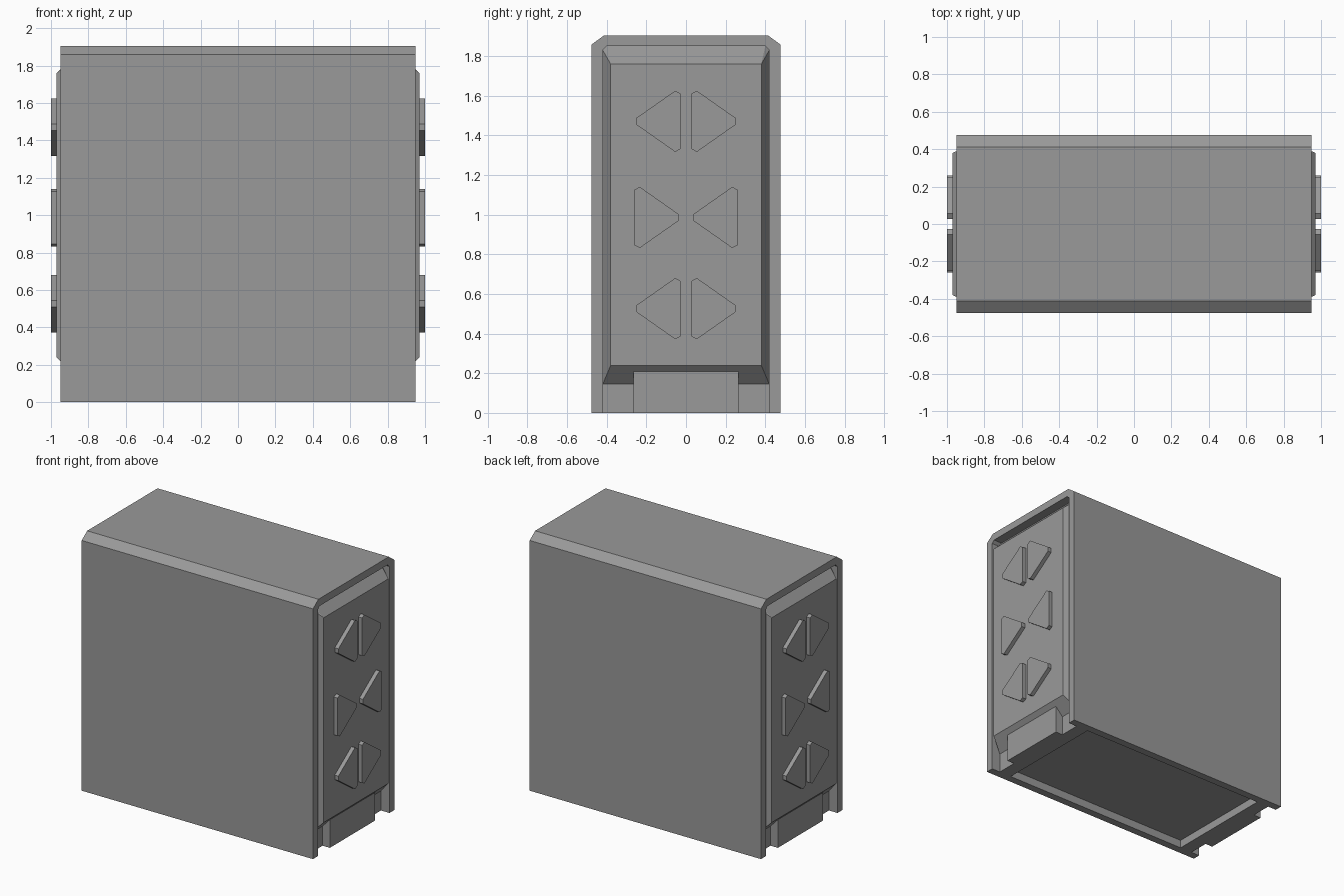
import bpy, bmesh

if "Cube" in bpy.data.objects:
    bpy.data.objects.remove(bpy.data.objects["Cube"])

W, FLOOR, PANEL, TIP = 0.95, 0.88, 0.97, 1.0   # x positions of the end layers

grey = bpy.data.materials.new("dark_grey")
grey.diffuse_color = (0.32, 0.32, 0.32, 1)
grey.use_nodes = True
grey.node_tree.nodes["Principled BSDF"].inputs["Base Color"].default_value = grey.diffuse_color


def hull(name, points):
    """Convex solid around a few points."""
    bm = bmesh.new()
    for p in points:
        bm.verts.new(p)
    bmesh.ops.convex_hull(bm, input=bm.verts[:])
    bmesh.ops.dissolve_limit(bm, angle_limit=0.001, verts=bm.verts[:], edges=bm.edges[:])
    bmesh.ops.recalc_face_normals(bm, faces=bm.faces[:])
    mesh = bpy.data.meshes.new(name)
    bm.to_mesh(mesh)
    bm.free()
    mesh.materials.append(grey)
    obj = bpy.data.objects.new(name, mesh)
    bpy.context.collection.objects.link(obj)
    return obj


def prism(name, profile, x0, x1):
    """Extrude a convex (y, z) profile along x."""
    return hull(name, [(x, y, z) for x in (x0, x1) for y, z in profile])


def rect(y, z0, z1):
    return [(-y, z0), (y, z0), (y, z1), (-y, z1)]


def arch(y, y_top, z0, z_side, z_top):
    return [(-y, z0), (y, z0), (y, z_side), (y_top, z_top), (-y_top, z_top), (-y, z_side)]


# Body with chamfered top edges
body = prism("body_shell", arch(0.477, 0.413, 0, 1.858, 1.905), -W, W)

# End recesses and shallow underside pocket
cutters = [prism("end_recess_cutter", arch(0.42, 0.40, -0.1, 1.83, 1.85), s * FLOOR, s * 1.1)
           for s in (-1, 1)]
cutters.append(prism("underside_cutter", rect(0.42, -0.1, 0.06), -0.78, 0.78))
bpy.context.view_layer.objects.active = body
for c in cutters:
    mod = body.modifiers.new("cut", 'BOOLEAN')
    mod.operation, mod.solver, mod.object = 'DIFFERENCE', 'EXACT', c
    bpy.ops.object.modifier_apply(modifier=mod.name)
    bpy.data.objects.remove(c)

# Blunt-cornered triangle, flat side towards y = 0, centred on z = 0
TRI = [(0.028, -0.14), (0.028, 0.14), (0.055, 0.154),
       (0.25, 0.017), (0.25, -0.017), (0.055, -0.154)]

for s, side in ((-1, "left"), (1, "right")):
    # Bevelled panel set into the recess
    base = arch(0.42, 0.40, 0.145, 1.83, 1.85)
    face = rect(0.38, 0.24, 1.76)
    hull(f"{side}_panel", [(s * FLOOR, y, z) for y, z in base] +
                          [(s * PANEL, y, z) for y, z in face])
    # Foot block below the panel
    prism(f"{side}_foot_block", rect(0.265, 0, 0.21), s * FLOOR, s * 0.94)
    # Three rows of raised triangles, the middle row turned round
    for row, (zc, flip) in enumerate(((0.526, False), (0.986, True), (1.471, False))):
        for t in (-1, 1):
            prof = [(t * (0.288 - y if flip else y), zc + z) for y, z in TRI]
            prism(f"{side}_triangle_{row}_{'front' if t < 0 else 'back'}",
                  prof, s * (PANEL - 0.01), s * TIP)
